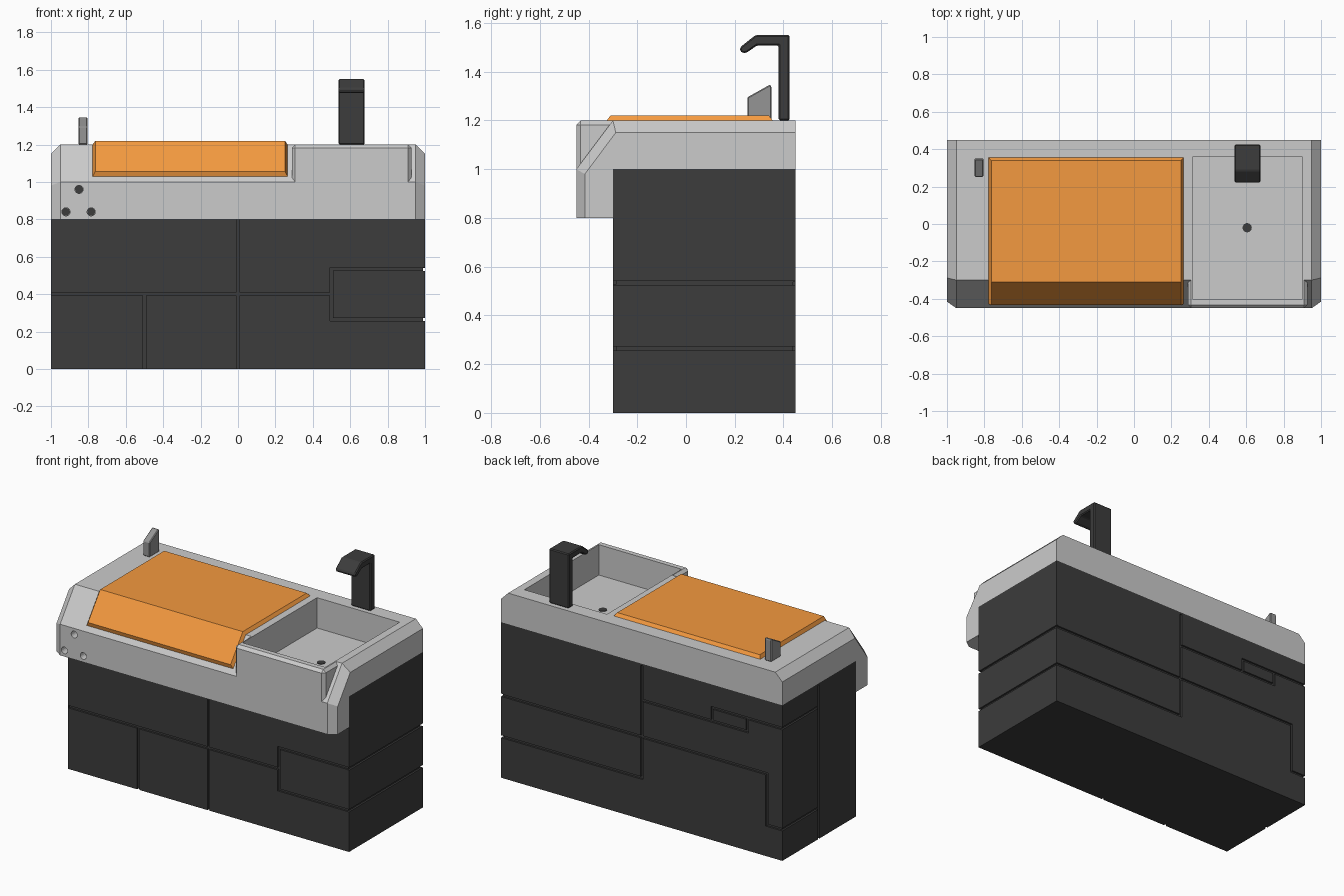
import bpy, bmesh, math
from mathutils import Matrix

if "Cube" in bpy.data.objects:
    bpy.data.objects.remove(bpy.data.objects["Cube"])


def material(name, color):
    m = bpy.data.materials.new(name)
    m.diffuse_color = (*color, 1)
    m.use_nodes = True
    m.node_tree.nodes["Principled BSDF"].inputs["Base Color"].default_value = m.diffuse_color
    return m


DARK = material("charcoal", (0.045, 0.045, 0.045))
ORANGE = material("orange", (0.9, 0.32, 0.05))
GREY = material("mid_grey", (0.3, 0.3, 0.3))


def finish(name, bm, mat=None):
    bmesh.ops.recalc_face_normals(bm, faces=bm.faces)
    me = bpy.data.meshes.new(name)
    bm.to_mesh(me)
    bm.free()
    ob = bpy.data.objects.new(name, me)
    bpy.context.collection.objects.link(ob)
    if mat:
        me.materials.append(mat)
    return ob


def loft(name, sections, mat=None):
    """Skin a list of equal-length closed sections, capped at both ends."""
    bm = bmesh.new()
    rings = [[bm.verts.new(p) for p in s] for s in sections]
    n = len(rings[0])
    for a, b in zip(rings, rings[1:]):
        for i in range(n):
            j = (i + 1) % n
            bm.faces.new((a[i], a[j], b[j], b[i]))
    bm.faces.new(rings[0])
    bm.faces.new(rings[-1])
    return finish(name, bm, mat)


def extrude_x(name, profile, x0, x1, mat=None, bevel=0):
    ob = loft(name, [[(x, y, z) for y, z in profile] for x in (x0, x1)], mat)
    if bevel:
        add_bevel(ob, bevel)
    return ob


def add_box(bm, x0, x1, y0, y1, z0, z1):
    m = Matrix.Translation(((x0 + x1) / 2, (y0 + y1) / 2, (z0 + z1) / 2))
    bmesh.ops.create_cube(bm, size=1, matrix=m @ Matrix.Diagonal((x1 - x0, y1 - y0, z1 - z0, 1)))


def boxes(name, dims, mat=None):
    bm = bmesh.new()
    for d in dims:
        add_box(bm, *d)
    return finish(name, bm, mat)


def cylinders(name, centres, radius, depth, rot=Matrix(), mat=None):
    bm = bmesh.new()
    for c in centres:
        bmesh.ops.create_cone(bm, cap_ends=True, segments=16, radius1=radius, radius2=radius,
                              depth=depth, matrix=Matrix.Translation(c) @ rot)
    return finish(name, bm, mat)


def apply_mod(ob, mod):
    bpy.context.view_layer.objects.active = ob
    bpy.ops.object.modifier_apply(modifier=mod.name)


def add_bevel(ob, width):
    m = ob.modifiers.new("bevel", 'BEVEL')
    m.width, m.segments, m.limit_method = width, 1, 'ANGLE'
    apply_mod(ob, m)


def boolean(ob, tool, op):
    m = ob.modifiers.new("bool", 'BOOLEAN')
    m.operation, m.object, m.solver, m.use_self = op, tool, 'EXACT', True
    apply_mod(ob, m)
    bpy.data.objects.remove(tool)


# Cabinet with panel grooves
cabinet = boxes("cabinet", [(-1, 1, -0.3, 0.45, 0, 1)], DARK)
G, D = 0.008, 0.012  # half width and depth of a groove
E = 0.02             # overshoot
front = [(-1 - E, 0.5, 0.4, 0.4), (0, 0, -E, 0.98), (-0.5, -0.5, -E, 0.4),
         (0.5, 0.5, 0.265, 0.535), (0.5, 1 + E, 0.265, 0.265), (0.5, 1 + E, 0.535, 0.535)]
front[0] = (-1 + D, 0.5, 0.4, 0.4)
back = [(0, 0, 0.265, 0.98), (0, 1 + E, 0.265, 0.265), (-0.89, 1 + E, 0.53, 0.53),
        (-0.89, -0.89, 0.2, 0.53), (-1 - E, -0.89, 0.2, 0.2),
        (-0.75, 0, 0.765, 0.765), (-1 - E, -0.5, 0.85, 0.85),
        (-0.5, -0.5, 0.765, 0.85), (-0.75, -0.75, 0.765, 0.85)]
right = [(-0.3 - E, 0.45 + E, 0.265, 0.265), (-0.3 - E, 0.45 + E, 0.533, 0.533)]
left = [(0.08, 0.08, -E, 0.98), (0.08, 0.45 + E, 0.2, 0.2), (0.08, 0.45 + E, 0.85, 0.85)]
cuts = []
for a, b, c, d in front:
    cuts.append((a - G, b + G, -0.3 - E, -0.3 + D, c - G, d + G))
for a, b, c, d in back:
    cuts.append((a - G, b + G, 0.45 - D, 0.45 + E, c - G, d + G))
for a, b, c, d in right:
    cuts.append((1 - D, 1 + E, a - G, b + G, c - G, d + G))
for a, b, c, d in left:
    cuts.append((-1 - E, -1 + D, a - G, b + G, c - G, d + G))
boolean(cabinet, boxes("groove_cutter", cuts), 'DIFFERENCE')

# Countertop with sloped front apron and chamfered ends
mid = [(0.45, 1.0), (0.45, 1.2), (-0.3, 1.2), (-0.45, 1.0), (-0.45, 0.8), (-0.3, 0.8), (-0.3, 1.0)]
end = [(0.45, 1.0), (0.45, 1.15), (-0.288, 1.15), (-0.415, 0.98), (-0.415, 0.8), (-0.3, 0.8), (-0.3, 1.0)]
counter = loft("countertop", [[(x, y, z) for y, z in p]
                              for x, p in ((-1, end), (-0.95, mid), (0.95, mid), (1, end))])

# Square sink front that breaks through the slope, then the basin recess
sink = boxes("sink_front", [(0.288, 0.927, -0.45, -0.2, 0.9, 1.2)])
add_bevel(sink, 0.018)
boolean(counter, sink, 'UNION')
boolean(counter, boxes("basin_cutter", [(0.312, 0.9, -0.4, 0.357, 1.005, 1.4)]), 'DIFFERENCE')

# Three round control holes with dark bottoms
spots = [(-0.85, 0.96), (-0.92, 0.84), (-0.785, 0.84)]
turn = Matrix.Rotation(math.pi / 2, 4, 'X')
boolean(counter, cylinders("hole_cutter", [(x, -0.45, z) for x, z in spots], 0.022, 0.1, turn), 'DIFFERENCE')
cylinders("control_hole_bottoms", [(x, -0.4, z) for x, z in spots], 0.0215, 0.006, turn, DARK)

# Drain
cylinders("drain", [(0.605, -0.02, 1.005)], 0.025, 0.006, mat=DARK)

# Orange lid folded over the slope
low = [(0.355, 1.2), (-0.3, 1.2), (-0.4275, 1.03)]
high = [(0.34, 1.22), (-0.31, 1.22), (-0.434, 1.055)]
lid = []
for x, xi in ((-0.777, -0.763), (0.265, 0.251)):
    lid.append(([(x, y, z) for y, z in low], [(xi, y, z) for y, z in high]))
(l0, h0), (l1, h1) = lid
loft("cutting_board_lid", [a + b[::-1] for a, b in ((l0, h0), (l1, h1))], ORANGE)

# Lever
extrude_x("lever", [(0.252, 1.2), (0.252, 1.295), (0.345, 1.347), (0.35, 1.34), (0.35, 1.2)],
          -0.852, -0.805, GREY, 0.008)

# Faucet
extrude_x("faucet", [(0.425, 1.2), (0.425, 1.55), (0.285, 1.55), (0.222, 1.5), (0.222, 1.485),
                     (0.235, 1.475), (0.252, 1.48), (0.292, 1.508), (0.38, 1.508), (0.38, 1.2)],
          0.537, 0.677, DARK, 0.006)
